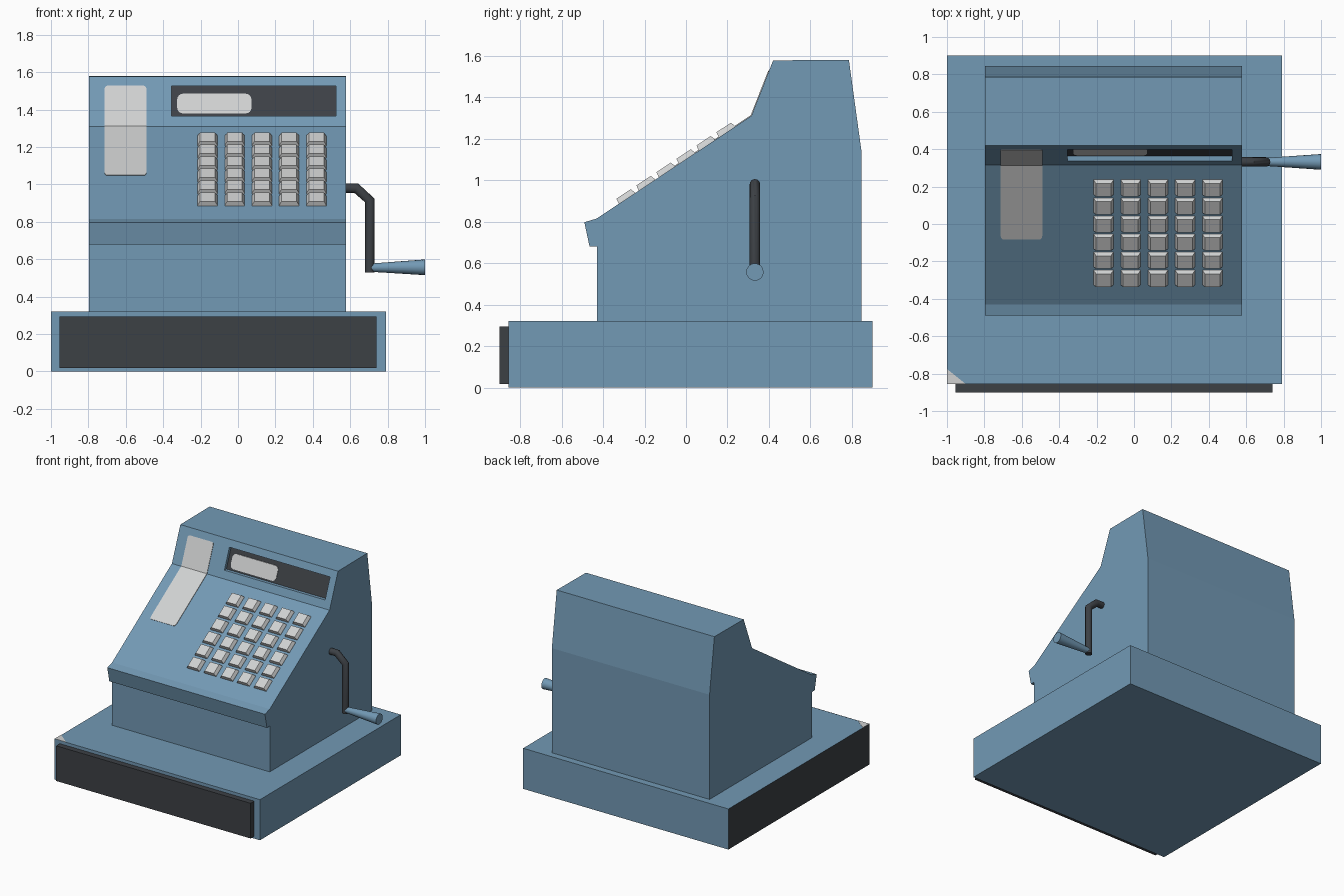
import bpy, bmesh, math
from mathutils import Vector

if "Cube" in bpy.data.objects:
    bpy.data.objects.remove(bpy.data.objects["Cube"])


def material(name, rgb):
    m = bpy.data.materials.new(name)
    m.diffuse_color = (*rgb, 1)
    m.use_nodes = True
    m.node_tree.nodes["Principled BSDF"].inputs["Base Color"].default_value = m.diffuse_color
    return m


BLUE = material("steel_blue", (0.17, 0.32, 0.46))
DARK = material("charcoal", (0.046, 0.052, 0.06))
GREY = material("light_grey", (0.63, 0.64, 0.64))


def finish(name, bm, *mats):
    bmesh.ops.recalc_face_normals(bm, faces=bm.faces)
    me = bpy.data.meshes.new(name)
    bm.to_mesh(me)
    bm.free()
    ob = bpy.data.objects.new(name, me)
    bpy.context.collection.objects.link(ob)
    for m in mats:
        me.materials.append(m)
    return ob


def extrude(name, pts, vec, *mats):
    """Solid made by sweeping a 3D polygon along vec."""
    bm = bmesh.new()
    a = [bm.verts.new(p) for p in pts]
    b = [bm.verts.new(Vector(p) + Vector(vec)) for p in pts]
    bm.faces.new(a)
    bm.faces.new(b)
    for i in range(len(a)):
        j = (i + 1) % len(a)
        bm.faces.new((a[i], a[j], b[j], b[i]))
    return finish(name, bm, *mats)


def box(name, x0, x1, y0, y1, z0, z1, *mats):
    return extrude(name, [(x0, y0, z0), (x1, y0, z0), (x1, y1, z0), (x0, y1, z0)],
                   (0, 0, z1 - z0), *mats)


def tube(name, rings, mat, n=16):
    """Skin between rings of (centre, half-width vector, radius along y)."""
    bm = bmesh.new()
    loops = []
    for c, w, r in rings:
        loops.append([bm.verts.new(Vector(c) + Vector(w) * math.cos(t) + Vector((0, r * math.sin(t), 0)))
                      for t in (2 * math.pi * k / n for k in range(n))])
    for a, b in zip(loops, loops[1:]):
        for i in range(n):
            j = (i + 1) % n
            bm.faces.new((a[i], a[j], b[j], b[i]))
    bm.faces.new(loops[0])
    bm.faces.new(loops[-1])
    ob = finish(name, bm, mat)
    bpy.ops.object.select_all(action='DESELECT')
    ob.select_set(True)
    bpy.context.view_layer.objects.active = ob
    bpy.ops.object.shade_smooth_by_angle(angle=math.radians(40))
    return ob


def rounded(x0, x1, z0, z1, r_low, r_high):
    """Rounded rectangle outline in (x, z), own radius for low and high corners."""
    out = []
    for x, z, sx, sz, r, a0 in ((x1, z0, -1, 1, r_low, 270), (x1, z1, -1, -1, r_high, 0),
                                (x0, z1, 1, -1, r_high, 90), (x0, z0, 1, 1, r_low, 180)):
        for k in range(5 if r else 1):
            t = math.radians(a0 + 22.5 * k)
            out.append((x + sx * r + r * math.cos(t), z + sz * r + r * math.sin(t)))
    return out


# y on the two sloping front panels for a given height
def low_y(z):
    return -0.43 + (z - 0.815) * 0.745 / 0.495


def high_y(z):
    return 0.315 + (z - 1.31) * 0.105 / 0.267


# Base with dark left side, and drawer front
base = box("base", -1, 0.79, -0.855, 0.9, 0, 0.32, BLUE, DARK)
for p in base.data.polygons:
    p.material_index = 1 if p.normal.x < -0.9 else 0
box("drawer_front", -0.955, 0.74, -0.9, -0.85, 0.018, 0.295, DARK)
extrude("base_corner_patch", [(-1, -0.855, 0.32), (-0.9, -0.855, 0.32), (-1, -0.775, 0.32)],
        (0, 0, 0.002), GREY)

# Main housing from its side profile
profile = [(-0.43, 0.315), (-0.43, 0.68), (-0.465, 0.68), (-0.49, 0.797), (-0.43, 0.815),
           (0.315, 1.31), (0.42, 1.577), (0.785, 1.58), (0.845, 1.145), (0.845, 0.315)]
body = extrude("housing", [(-0.797, y, z) for y, z in profile], (1.375, 0, 0), BLUE)

# Display recess cut into the upper panel
Z0, Z1, DEPTH = 1.367, 1.525, 0.028
cutter = extrude("display_cutter",
                 [(-0.355, high_y(Z0) - 0.05, Z0), (-0.355, high_y(Z0) + DEPTH, Z0),
                  (-0.355, high_y(Z1) + DEPTH, Z1), (-0.355, high_y(Z1) - 0.05, Z1)],
                 (0.878, 0, 0), BLUE)
cutter.hide_render = True
mod = body.modifiers.new("display_recess", 'BOOLEAN')
mod.operation = 'DIFFERENCE'
mod.object = cutter
bpy.context.view_layer.objects.active = body
bpy.ops.object.modifier_apply(modifier=mod.name)
bpy.data.objects.remove(cutter)

# Display panel and its rounded label
extrude("display_panel", [(x, high_y(z) + DEPTH, z) for x, z in rounded(-0.355, 0.523, Z0, Z1, 0, 0)],
        (0, -0.003, 0), DARK)
extrude("display_label", [(x, high_y(z) + DEPTH - 0.003, z)
                          for x, z in rounded(-0.325, 0.072, 1.38, 1.485, 0.03, 0.03)],
        (0, -0.004, 0), GREY)

# Receipt window folded over both panels
extrude("window_lower", [(x, low_y(z), z) for x, z in rounded(-0.713, -0.49, 1.047, 1.31, 0.015, 0)],
        (0, -0.003, 0.003), GREY)
extrude("window_upper", [(x, high_y(z), z) for x, z in rounded(-0.713, -0.49, 1.31, 1.525, 0, 0.015)],
        (0, -0.003, 0.003), GREY)

# Keys: tapered blocks lying on the lower panel
U = Vector((0, 0.745, 0.495)).normalized()
N = Vector((0, -U.z, U.y))
for row in range(6):
    for col in range(5):
        y = -0.324 + 0.0965 * row
        o = Vector((-0.163 + 0.1455 * col, y, 0.815 + (y + 0.43) * 0.495 / 0.745))
        bm = bmesh.new()
        rings = []
        for w, u0, u1, h in ((0.054, 0, 0.094, -0.003), (0.052, 0.001, 0.094, 0.006),
                             (0.04, 0.004, 0.087, 0.027)):
            rings.append([bm.verts.new(o + Vector((x, 0, 0)) + U * u + N * h)
                          for x, u in ((-w, u0), (w, u0), (w, u1), (-w, u1))])
        for a, b in zip(rings, rings[1:]):
            for i in range(4):
                j = (i + 1) % 4
                bm.faces.new((a[i], a[j], b[j], b[i]))
        bm.faces.new(rings[0])
        bm.faces.new(rings[-1])
        finish(f"key_{row}_{col}", bm, GREY)

# Crank arm with mitred bends, and tapered handle
R, K, Y = 0.025, 0.025 * math.tan(math.pi / 8), 0.332
tube("crank_arm", [((0.56, Y, 0.98), (0, 0, R), R), ((0.632, Y, 0.98), (K, 0, R), R),
                   ((0.704, Y, 0.915), (R, 0, K), R), ((0.704, Y, 0.53), (R, 0, 0), R)], DARK)
tube("crank_handle", [((0.71, Y, 0.555), (0, 0, 0.022), 0.022),
                      ((1.0, Y, 0.557), (0, 0, 0.042), 0.042)], BLUE)
